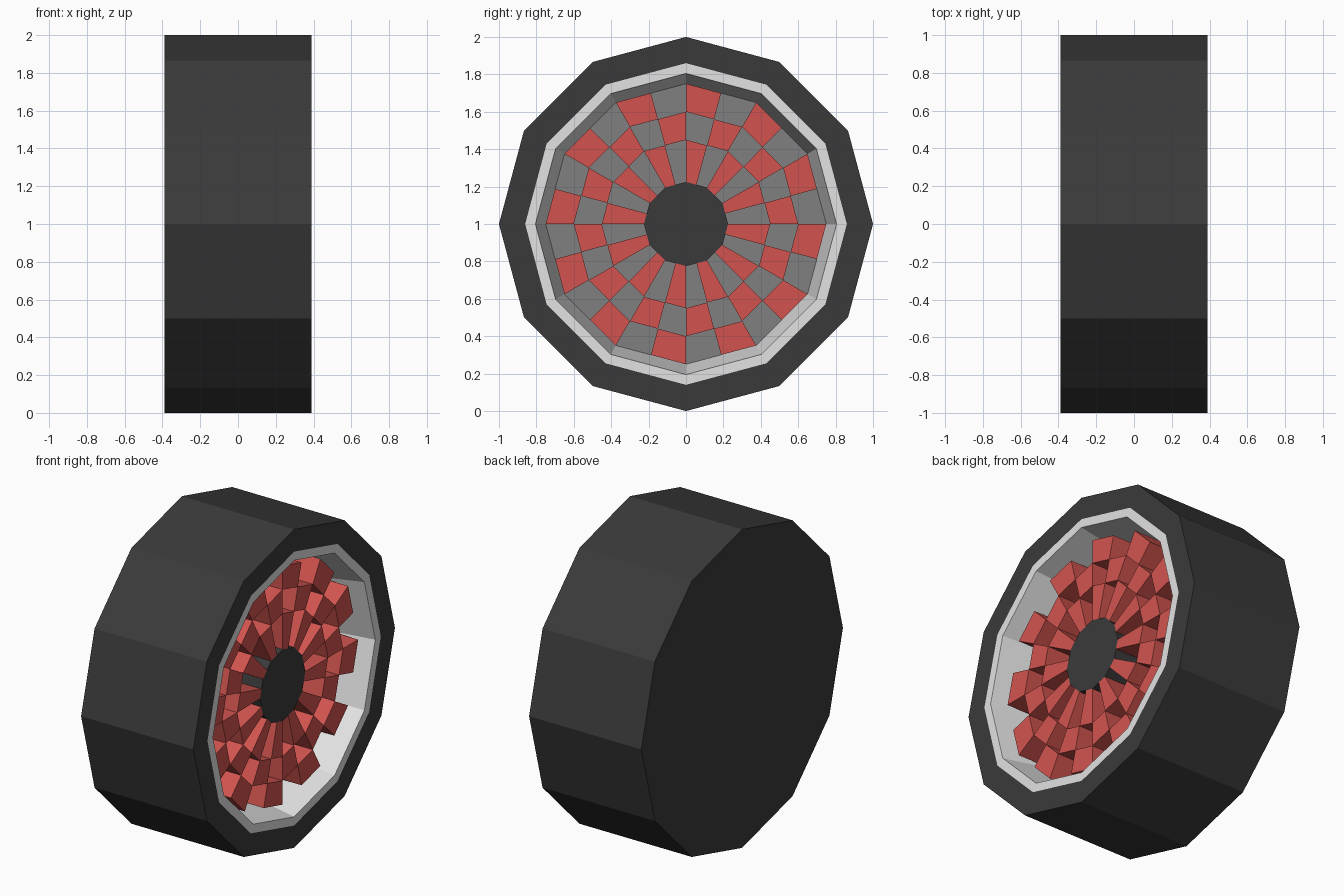
import bpy
import bmesh
from math import sin, cos, pi

if "Cube" in bpy.data.objects:
    bpy.data.objects.remove(bpy.data.objects["Cube"])

SIDES = 12
HALF = 0.39      # half the wheel width
FLOOR_X = 0.08   # depth of the dish floor
FACE_X = 0.31    # front of hub and blocks


def material(name, srgb):
    lin = [((c / 255 + 0.055) / 1.055) ** 2.4 for c in srgb] + [1.0]
    m = bpy.data.materials.new(name)
    m.use_nodes = True
    m.diffuse_color = lin
    for node in m.node_tree.nodes:
        if node.type == 'BSDF_PRINCIPLED':
            node.inputs["Base Color"].default_value = lin
    return m


rubber = material("dark rubber", (58, 58, 58))
light_metal = material("light rim grey", (226, 226, 226))
mid_grey = material("dish grey", (128, 128, 128))
red = material("block red", (210, 84, 79))


def finish(name, bm, mat):
    mesh = bpy.data.meshes.new(name)
    bm.to_mesh(mesh)
    bm.free()
    mesh.materials.append(mat)
    obj = bpy.data.objects.new(name, mesh)
    obj.location.z = 1
    bpy.context.collection.objects.link(obj)
    return obj


def lathe(name, profile, mat, cap_back=False, cap_front=False):
    """Turn (x, radius) points around the x axis as a twelve-sided shell."""
    bm = bmesh.new()
    rings = []
    for x, r in profile:
        angles = [2 * pi * j / SIDES for j in range(SIDES)]
        rings.append([bm.verts.new((x, r * sin(a), r * cos(a))) for a in angles])
    for low, high in zip(rings, rings[1:]):
        for j in range(SIDES):
            k = (j + 1) % SIDES
            bm.faces.new((low[j], high[j], high[k], low[k]))
    if cap_back:
        bm.faces.new(rings[0])
    if cap_front:
        bm.faces.new(rings[-1][::-1])
    return finish(name, bm, mat)


# Tyre with closed back, rim lip with sloping wall, dish floor and hub
lathe("tyre", [(-HALF, 1), (HALF, 1), (HALF, 0.86)], rubber, cap_back=True)
lathe("rim", [(HALF, 0.86), (HALF, 0.805), (FLOOR_X, 0.75)], light_metal)
lathe("dish_floor", [(FLOOR_X, 0.75)], mid_grey, cap_front=True)
lathe("hub", [(FLOOR_X, 0.225), (FACE_X, 0.225)], rubber, cap_front=True)


# Raised blocks in a chequered pattern, three rings of half-side sectors
def cell_point(x, radius, step):
    a = step * pi / SIDES
    r = radius * (cos(pi / SIDES) if step % 2 else 1)
    return (x, r * sin(a), r * cos(a))


bm = bmesh.new()
radii = [0.225, 0.45, 0.60, 0.75]
for ring in range(3):
    for step in range(ring % 2, 2 * SIDES, 2):
        corners = [(radii[ring], step), (radii[ring + 1], step),
                   (radii[ring + 1], step + 1), (radii[ring], step + 1)]
        back = [bm.verts.new(cell_point(FLOOR_X, r, s)) for r, s in corners]
        front = [bm.verts.new(cell_point(FACE_X, r, s)) for r, s in corners]
        bm.faces.new(front)
        bm.faces.new(back[::-1])
        for i in range(4):
            k = (i + 1) % 4
            bm.faces.new((back[i], back[k], front[k], front[i]))
bmesh.ops.recalc_face_normals(bm, faces=bm.faces)
finish("chequered_blocks", bm, red)
